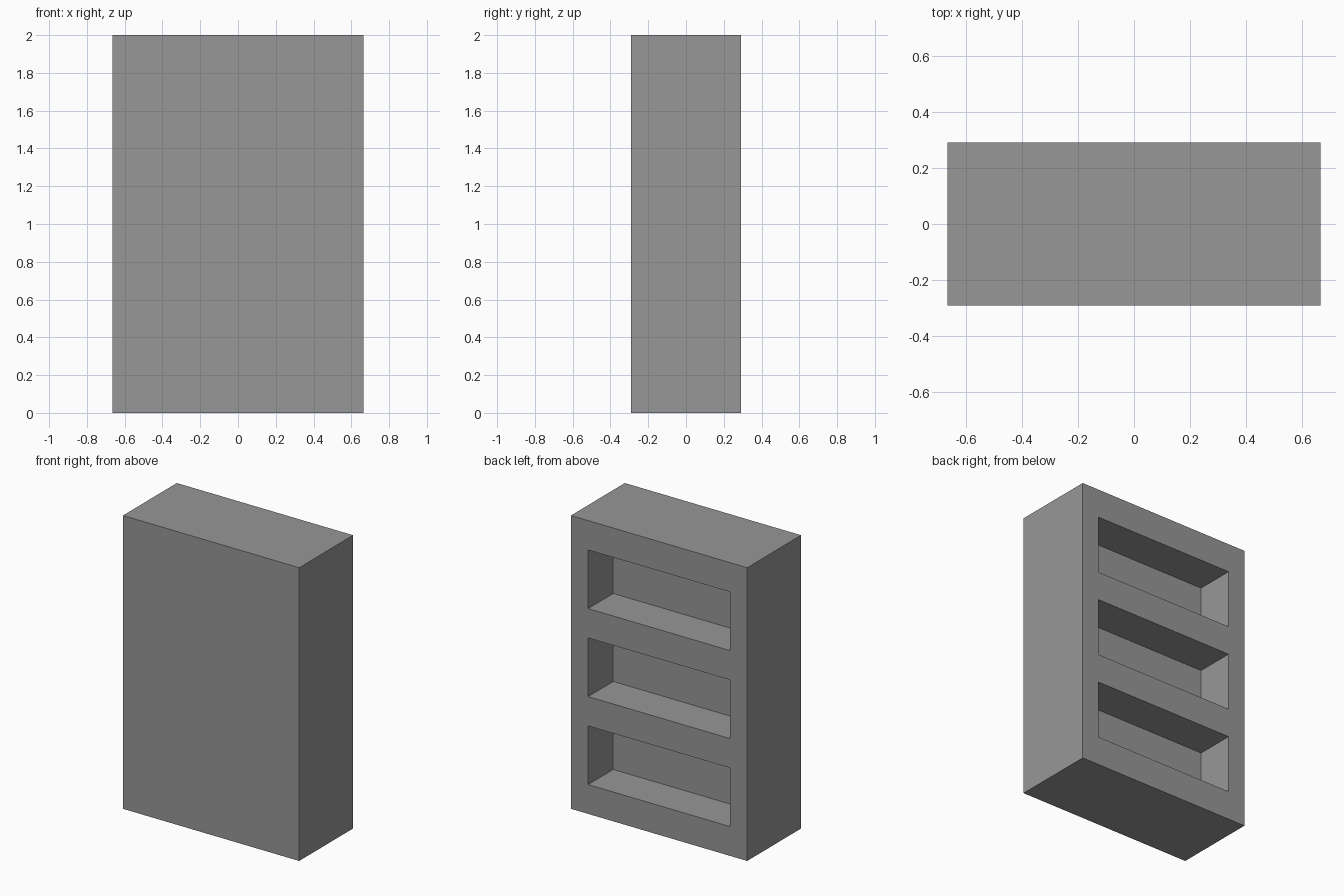
import bpy

cube = bpy.data.objects.get("Cube")
if cube:
    bpy.data.objects.remove(cube, do_unlink=True)

WIDTH, DEPTH, HEIGHT = 1.33, 0.58, 2.0
OPENING_WIDTH, OPENING_HEIGHT, RECESS = 1.07, 0.4, 0.27
SHELF_PITCH = 0.6

grey = bpy.data.materials.new("grey")
grey.use_nodes = True
colour = (0.31, 0.31, 0.31, 1.0)
grey.diffuse_color = colour
grey.node_tree.nodes["Principled BSDF"].inputs["Base Color"].default_value = colour


def box(name, size, location):
    bpy.ops.mesh.primitive_cube_add(size=1, location=location)
    obj = bpy.context.object
    obj.name = name
    obj.scale = size
    bpy.ops.object.transform_apply(location=False, rotation=False, scale=True)
    obj.data.materials.append(grey)
    return obj


# Solid cabinet body
cabinet = box("bookcase_body", (WIDTH, DEPTH, HEIGHT), (0, 0, HEIGHT / 2))

# Three shelf recesses cut into the +y side
for i in range(3):
    z = 0.4 + i * SHELF_PITCH
    cutter = box(f"shelf_cutter_{i + 1}",
                 (OPENING_WIDTH, RECESS * 2, OPENING_HEIGHT), (0, DEPTH / 2, z))
    cutter.hide_render = True
    cutter.hide_set(True)
    cutter.display_type = 'WIRE'
    cut = cabinet.modifiers.new(f"shelf_recess_{i + 1}", 'BOOLEAN')
    cut.operation = 'DIFFERENCE'
    cut.solver = 'EXACT'
    cut.object = cutter
